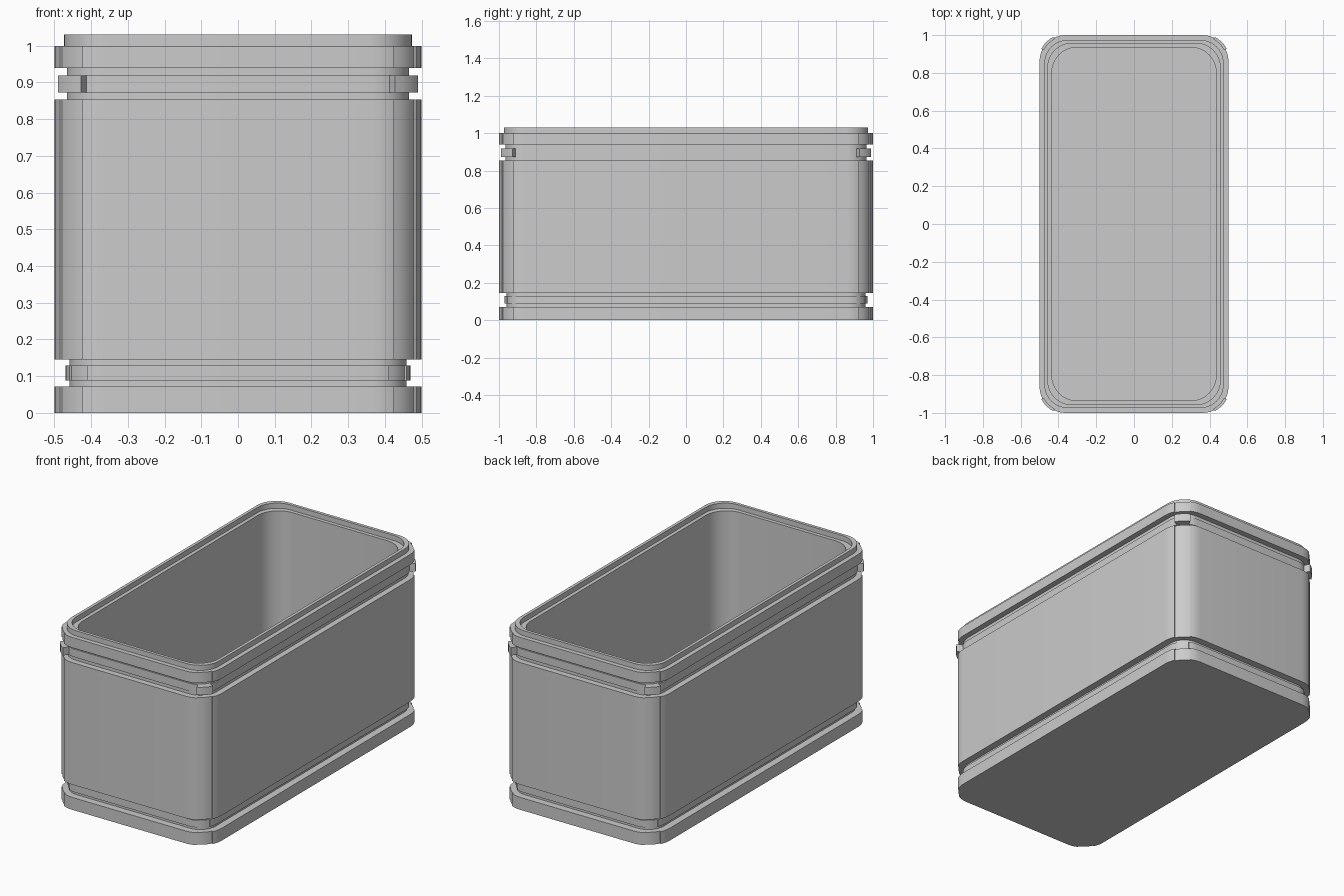
import bpy, bmesh, math

if "Cube" in bpy.data.objects:
    bpy.data.objects.remove(bpy.data.objects["Cube"])

# single flat colour
grey = bpy.data.materials.new("light grey")
grey.diffuse_color = (0.6, 0.6, 0.6, 1)
grey.use_nodes = True
grey.node_tree.nodes["Principled BSDF"].inputs["Base Color"].default_value = grey.diffuse_color

HX, HY = 0.5, 1.0
# arc steps of one corner: (angle, belongs to the middle strip)
STEPS = [(0, 0), (9, 0), (18, 0), (27, 0), (27, 1), (36, 1), (45, 1),
         (54, 1), (63, 1), (63, 0), (72, 0), (81, 0), (90, 0)]


def ring(bm, inset, z, radius, step):
    """Rounded rectangle whose corner strips stand out (or sink) by step."""
    verts = []
    cx, cy = HX - inset - radius, HY - inset - radius
    for k, (sx, sy) in enumerate([(1, 1), (-1, 1), (-1, -1), (1, -1)]):
        for a, strip in STEPS:
            t = math.radians(a + 90 * k)
            r = radius + step * strip
            verts.append(bm.verts.new((sx * cx + r * math.cos(t),
                                       sy * cy + r * math.sin(t), z)))
    return verts


def loft(name, profile, closed=False):
    """profile: list of (inset, z, corner radius, strip step)."""
    bm = bmesh.new()
    rings = [ring(bm, *p) for p in profile]
    pairs = list(zip(rings, rings[1:]))
    if closed:
        pairs.append((rings[-1], rings[0]))
    else:
        bm.faces.new(list(reversed(rings[0])))
        bm.faces.new(rings[-1])
    for a, b in pairs:
        n = len(a)
        for i in range(n):
            j = (i + 1) % n
            bm.faces.new((a[i], a[j], b[j], b[i]))
    bmesh.ops.remove_doubles(bm, verts=bm.verts, dist=0.0001)
    bmesh.ops.recalc_face_normals(bm, faces=bm.faces)
    mesh = bpy.data.meshes.new(name)
    bm.to_mesh(mesh)
    bm.free()
    mesh.materials.append(grey)
    obj = bpy.data.objects.new(name, mesh)
    bpy.context.collection.objects.link(obj)
    bpy.ops.object.select_all(action='DESELECT')
    obj.select_set(True)
    bpy.context.view_layer.objects.active = obj
    bpy.ops.object.shade_smooth_by_angle(angle=math.radians(25))
    return obj


def level(inset, z0, z1, step=0.0):
    """Straight vertical stretch of the outer wall."""
    r = 0.137 - inset
    return [(inset, z0, r, step), (inset, z1, r, step)]


# hollow container: outer wall with grooves and bands, stacking lip, cavity
outer = (level(0, 0, 0.072, -0.007)             # base plinth
         + level(0.041, 0.072, 0.0885)          # lower groove
         + level(0.030, 0.0885, 0.129, -0.005)  # lower band
         + level(0.041, 0.129, 0.146)
         + level(0, 0.146, 0.854, -0.007)       # main wall
         + level(0.034, 0.854, 0.873)           # upper groove
         + level(0.028, 0.873, 0.919, 0.034)    # upper band with corner clips
         + level(0.034, 0.919, 0.94)
         + level(0, 0.94, 1.0, -0.007))         # rim
lip = [(0.026, 1.0, 0.122, 0), (0.026, 1.03, 0.122, 0),
       (0.044, 1.03, 0.126, 0), (0.044, 1.0, 0.126, 0)]
cavity = [(0.065, 1.0, 0.133, 0), (0.065, 0.07, 0.133, 0)]
loft("container", outer + lip + cavity)
